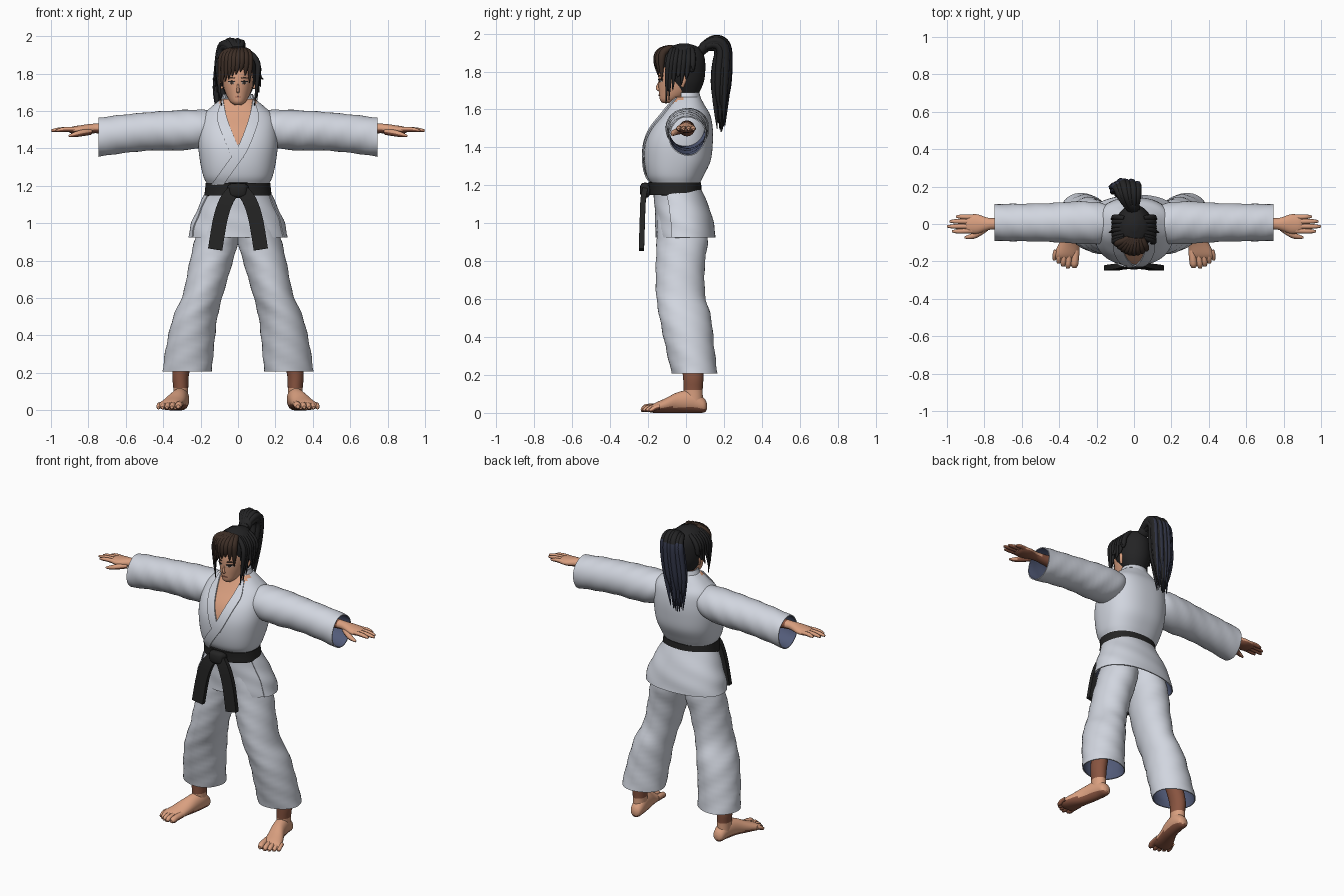
import bpy, bmesh, math, random
from mathutils import Vector
from mathutils.bvhtree import BVHTree

random.seed(4)
cube = bpy.data.objects.get("Cube")
if cube:
    bpy.data.objects.remove(cube, do_unlink=True)


def material(name, *rgb):
    m = bpy.data.materials.new(name)
    m.use_nodes = True
    m.diffuse_color = (*rgb, 1)
    bsdf = next(n for n in m.node_tree.nodes if n.type == 'BSDF_PRINCIPLED')
    bsdf.inputs["Base Color"].default_value = (*rgb, 1)
    bsdf.inputs["Roughness"].default_value = 0.8
    return m


CLOTH = material("white cloth", .64, .67, .74)
LINING = material("blue grey lining", .085, .105, .19)
SKIN = material("skin", .70, .35, .215)
TAN = material("tanned skin", .25, .09, .052)
LIPS = material("lips", .45, .17, .11)
BELT = material("black belt", .018, .018, .018)
HAIR = material("black hair", .017, .017, .018)
BROWN = material("brown hair", .046, .027, .019)
NAVY = material("navy hair", .03, .035, .062)
EYE = material("eye white", .6, .55, .52)


def finish(ob, mats, thick=0, offset=-1, mirror=False, tint=None):
    """Materials, thickness, mirroring and smooth shading; tint picks faces for the second material."""
    for m in mats:
        ob.data.materials.append(m)
    if thick:
        s = ob.modifiers.new("thickness", 'SOLIDIFY')
        s.thickness, s.offset = thick, offset
        s.material_offset = len(mats) - 1
        s.material_offset_rim = 0
    if mirror:
        ob.modifiers.new("mirror", 'MIRROR').use_mirror_merge = False
    for o in bpy.context.selected_objects:
        o.select_set(False)
    ob.select_set(True)
    bpy.context.view_layer.objects.active = ob
    bpy.ops.object.convert(target='MESH')
    ob = bpy.context.view_layer.objects.active
    if thick and len(mats) == 1:
        bm = bmesh.new()
        bm.from_mesh(ob.data)
        bmesh.ops.recalc_face_normals(bm, faces=bm.faces)
        bm.to_mesh(ob.data)
        bm.free()
    if tint:
        for p in ob.data.polygons:
            p.material_index = int(tint(p))
    bpy.ops.object.shade_smooth_by_angle(angle=math.radians(50))
    return ob


def grid(name, rows, closed=False, flip=False, caps=False, keep=None):
    n, faces = len(rows[0]), []
    for i in range(len(rows) - 1):
        for j in range(n if closed else n - 1):
            k = (j + 1) % n
            faces.append((i * n + j, i * n + k, i * n + n + k, i * n + n + j))
    if caps:
        last = (len(rows) - 1) * n
        ends = [tuple(reversed(range(n))), tuple(range(last, last + n))]
        faces += ends
    verts = [Vector(v) for r in rows for v in r]
    mid = lambda f: sum((verts[i] for i in f), Vector()) / len(f)
    faces = [f[::-1] if flip else f for f in faces if not keep or keep(mid(f))]
    me = bpy.data.meshes.new(name)
    me.from_pydata(verts, [], faces)
    ob = bpy.data.objects.new(name, me)
    bpy.context.collection.objects.link(ob)
    return ob


def smooth(keys, steps=5):
    """Catmull-Rom interpolation of tuples."""
    k = [keys[0], *keys, keys[-1]]
    out = []
    for a, b, c, d in zip(k, k[1:], k[2:], k[3:]):
        for s in range(steps):
            t = s / steps
            out.append([q + .5 * t * (r - p + t * (2 * p - 5 * q + 4 * r - u + t * (3 * (q - r) + u - p)))
                        for p, q, r, u in zip(a, b, c, d)])
    return out + [list(keys[-1])]


def loft(name, axis, rings, mats, n=40, arc=None, p=1, ripple=0, caps=False, keep=None, **kw):
    """Rings are (position on axis, centre 1, centre 2, radius 1, radius 2)."""
    a0, a1 = map(math.radians, arc or (0, 360))
    power = lambda v: math.copysign(abs(v) ** p, v)
    rows = []
    for h, c1, c2, r1, r2 in smooth(rings):
        row = []
        for j in range(n):
            t = a0 + (a1 - a0) * j / (n if not arc else n - 1)
            w = 1 + ripple * math.sin(3 * t + 22 * h) * math.sin(t + 31 * h)
            u, v = c1 + r1 * w * power(math.cos(t)), c2 + r2 * w * power(math.sin(t))
            row.append({'x': (h, u, v), 'y': (u, h, v), 'z': (u, v, h)}[axis])
        rows.append(row)
    flip = (rings[0][0] > rings[-1][0]) != (axis == 'y')
    return finish(grid(name, rows, not arc, flip, caps, keep), mats, **kw)


def strands(name, paths, mats, **kw):
    """Tapered tubes; each path is a list of (point, radius)."""
    cu = bpy.data.curves.new(name, 'CURVE')
    cu.dimensions, cu.bevel_depth, cu.bevel_resolution = '3D', 1, 2
    cu.resolution_u, cu.use_fill_caps = 6, True
    for path in paths:
        s = cu.splines.new('NURBS')
        s.points.add(len(path) - 1)
        for pt, (co, r) in zip(s.points, path):
            pt.co, pt.radius = (*co, 1), r
        s.use_endpoint_u, s.order_u = True, 3
    ob = bpy.data.objects.new(name, cu)
    bpy.context.collection.objects.link(ob)
    return finish(ob, mats, **kw)


def tree_of(ob):
    return BVHTree.FromPolygons([v.co for v in ob.data.vertices], [p.vertices for p in ob.data.polygons])


def patch(name, tree, rows, mat, thick, lift, **kw):
    """Thin plate laid on the front of a surface; rows hold (x, z)."""
    y, out = -.03, []
    for row in rows:
        line = []
        for x, z in row:
            hit = tree.ray_cast(Vector((x, -1, z)), Vector((0, 1, 0)))[0]
            y = hit.y if hit else y
            line.append((x, y - lift, z))
        out.append(line)
    return finish(grid(name, out), [mat], thick, 0, **kw)


def lens(cx, cz, w, h):
    return [[(cx + w * (t / 5 - 1), cz + k * h * math.sin(math.pi * t / 10)) for k in (-1, 0, 1)]
            for t in range(11)]


# Jacket body with a bare V at the neck
bare = lambda c: c.y < -.01 and c.z > 1.42 and abs(c.x) < (c.z - 1.41) * .34 + .018
jacket = loft("jacket_body", 'z', [
    (1.15, 0, -.05, .163, .122), (1.2, 0, -.055, .163, .125), (1.25, 0, -.057, .185, .15),
    (1.33, 0, -.045, .203, .175), (1.42, 0, -.037, .213, .178), (1.5, 0, -.022, .21, .163),
    (1.57, 0, -.002, .195, .13), (1.62, 0, .002, .145, .098), (1.665, 0, .003, .09, .072)],
    [CLOTH, SKIN], n=80, p=.84, caps=True, tint=lambda f: bare(f.center))
body = tree_of(jacket)

# Collar and crossed lapels
loft("collar", 'z', [(1.61, 0, .008, .12, .098), (1.65, 0, .005, .096, .078), (1.69, 0, .002, .08, .068)],
     [CLOTH], arc=(-25, 205), thick=.012)
under = smooth([(-.08, 1.662), (-.055, 1.55), (-.004, 1.42), (.03, 1.35)])
over = smooth([(.08, 1.662), (.055, 1.55), (0, 1.41), (-.075, 1.3), (-.14, 1.21)])
for name, path, side, lift in ("under_lapel", under, -1, .004), ("over_lapel", over, 1, .008):
    patch(name, body, [[(x + side * min(.05, .012 + (1.662 - z) * .5) * k / 5, z - .02 * k / 5) for k in range(6)]
                       for x, z in path], CLOTH, .008, lift)

# Jacket skirt: back panel over front panel, with side slits
for name, arc, grow in ("skirt_front", (186, 354), -.004), ("skirt_back", (-24, 204), .004):
    loft(name, 'z', [(h, 0, y, rx + grow, ry + grow) for h, y, rx, ry in (
        (.925, -.006, .264, .158), (1, -.012, .248, .153), (1.08, -.025, .213, .143), (1.18, -.05, .165, .126))],
        [CLOTH, LINING], arc=arc, p=.92, ripple=.02, thick=.006)

# Sleeves
loft("sleeves", 'x', [(.05, .005, 1.53, .05, .05), (.13, .003, 1.515, .09, .083), (.2, .005, 1.505, .112, .102),
                      (.32, .008, 1.497, .114, .106), (.46, .008, 1.492, .104, .102),
                      (.62, .008, 1.477, .099, .104), (.745, .008, 1.46, .097, .106)],
     [CLOTH, LINING], ripple=.03, thick=.006, mirror=True)

# Trousers
loft("trousers", 'z', [(.208, .272, .045, .133, .12), (.35, .255, .02, .13, .126), (.5, .228, -.003, .119, .135),
                       (.62, .187, -.028, .106, .131), (.78, .147, -.03, .113, .131), (.92, .112, -.02, .117, .133),
                       (1.08, .08, -.035, .09, .115)],
     [CLOTH, LINING], ripple=.035, thick=.006, mirror=True)

# Belt, knot and hanging ends
loft("belt", 'z', [(1.148, 0, -.055, .18, .137), (1.183, 0, -.057, .176, .138), (1.215, 0, -.06, .173, .14)],
     [BELT], n=48, p=.9, thick=.014)
loft("belt_knot", 'x', [(-.055, -.205, 1.178, .012, .022), (-.032, -.214, 1.175, .026, .038),
                        (.032, -.214, 1.175, .026, .038), (.055, -.205, 1.178, .012, .022)],
     [BELT], n=16, p=.7, caps=True)
ends = smooth([(.02, -.215, 1.18), (.062, -.226, 1.12), (.095, -.23, 1.02), (.122, -.235, .86)])
finish(grid("belt_ends", [[(x + k * .038, y, z + k * .006) for k in (-1, 0, 1)] for x, y, z in ends]),
       [BELT], .028, 0, mirror=True)

# Neck and head
loft("neck", 'z', [(1.56, 0, .01, .06, .055), (1.63, 0, .008, .05, .05), (1.74, 0, -.005, .05, .052)], [TAN], n=24)
head = loft("head", 'z', [
    (1.633, 0, -.1, .02, .022), (1.65, 0, -.085, .042, .052), (1.69, 0, -.052, .064, .09), (1.74, 0, -.035, .079, .11),
    (1.8, 0, -.03, .085, .115), (1.86, 0, -.022, .078, .105), (1.92, 0, -.015, .05, .07)], [SKIN], caps=True)
face = tree_of(head)
strands("nose", [[((0, -.138, 1.75), .004), ((0, -.154, 1.72), .007), ((0, -.148, 1.703), .009), ((0, -.125, 1.7), .008)]], [SKIN])
strands("ears", [[((.08, -.01, 1.78), .012), ((.1, 0, 1.77), .014), ((.082, -.02, 1.72), .008)]], [SKIN], mirror=True)
patch("eyes", face, lens(.034, 1.75, .017, .006), EYE, .003, .002, mirror=True)
patch("irises", face, lens(.034, 1.75, .008, .007), BROWN, .003, .004, mirror=True)
patch("eyelids", face, lens(.035, 1.758, .021, .004), HAIR, .004, .004, mirror=True)
patch("eyebrows", face, lens(.036, 1.777, .022, .004), BROWN, .004, .003, mirror=True)
patch("mouth", face, lens(0, 1.675, .02, .004), LIPS, .004, .003)

# Hair: cap, swept fringe, side locks
loft("hair_cap", 'z', [(1.69, 0, .005, .066, .066), (1.75, 0, -.008, .092, .103), (1.82, 0, -.02, .102, .122),
                       (1.88, 0, -.02, .094, .116), (1.925, 0, -.015, .066, .085), (1.947, 0, -.01, .02, .025)],
     [HAIR], n=64, caps=True, keep=lambda c: c.z > 1.88 - (c.y + .15) * 1.5)
fringe = []
for x, z in ((-.092, 1.7), (-.076, 1.73), (-.058, 1.755), (-.04, 1.77), (-.022, 1.785), (-.002, 1.795),
             (.02, 1.81), (.044, 1.79), (.066, 1.75)):
    fringe.append([((.012 + x * .45, -.075, 1.925), .016), ((x * .9, -.145 + x * x * 5, 1.915), .022),
                   ((x, -.158 + x * x * 6, 1.84), .018), ((x * 1.05 - .008, -.153 + x * x * 6, z), .002)])
strands("fringe", fringe, [BROWN])
locks = []
for s in (-1, 1):
    for y, reach, low in ((-.09, .088, 1.63), (-.075, .1, 1.65), (-.055, .112, 1.7), (-.03, .135, 1.77),
                          (-.01, .122, 1.73), (.015, .118, 1.76), (.04, .125, 1.83)):
        locks.append([((s * .05, y * .8, 1.92), .012), ((s * .108, y, 1.885), .016),
                      ((s * .107, y - .01, 1.78), .013), ((s * reach, y - .015, low), .002)])
strands("side_locks", locks, [HAIR])

# Ponytail swept towards one side, with a navy sheen on its outer back
tail = []
for i in range(32):
    a, d = i * 2.4, math.sqrt(i / 32)
    u, v = d * math.cos(a), d * math.sin(a)
    low = 1.48 + .2 * random.random() * d
    tail.append([((-.005 + u * .015, .07, 1.91 + v * .012), .012), ((-.02 + u * .045, .125, 1.96 + v * .026), .02),
                 ((-.035 + u * .065, .2 + v * .025, 1.94 + v * .025), .022), ((-.045 + u * .07, .19 + v * .045, 1.82), .02),
                 ((-.06 + u * .068, .183 + v * .042, 1.68), .017), ((-.065 + u * .045, .185 + v * .025, low), .002)])
strands("ponytail", tail, [HAIR, NAVY],
        tint=lambda f: f.center.z < 1.94 and f.center.y > .16 and f.normal.y - f.normal.x > .1)
loft("hair_tie", 'y', [(.075, -.005, 1.915, .034, .032), (.095, -.008, 1.926, .04, .038), (.115, -.01, 1.936, .034, .032)],
     [HAIR], n=20, caps=True)

# Forearms, hands and fingers, with tanned palms
below = lambda f: f.normal.z < -.35
loft("hands", 'x', [(.5, .005, 1.5, .042, .042), (.65, .003, 1.505, .036, .034), (.75, .001, 1.507, .03, .026),
                    (.79, 0, 1.505, .036, .026), (.84, 0, 1.5, .052, .024), (.885, 0, 1.498, .048, .019), (.905, 0, 1.498, .038, .01)],
     [SKIN, TAN], n=24, caps=True, mirror=True, tint=lambda f: below(f) or abs(f.center.x) < .74)
fingers = [[((.86, y, 1.5), .014), ((.91, y * 1.05, 1.503), .0135), ((tip - .02, y * 1.1, 1.498), .012),
            ((tip, y * 1.08, 1.494), .006)] for y, tip in ((-.036, .972), (-.012, .998), (.013, .985), (.036, .95))]
fingers.append([((.79, -.02, 1.49), .018), ((.84, -.058, 1.482), .018), ((.88, -.07, 1.472), .013), ((.905, -.072, 1.466), .006)])
strands("fingers", fingers, [SKIN, TAN], mirror=True, tint=below)

# Shins, feet and toes, with tanned soles
loft("shins", 'z', [(.05, .305, .04, .04, .05), (.12, .306, .038, .04, .05), (.22, .303, .036, .046, .055),
                    (.45, .25, .01, .055, .06)], [SKIN, TAN], n=24, mirror=True, tint=lambda f: f.center.z > .125)
loft("feet", 'y', [(.11, .3, .035, .012, .015), (.095, .3, .04, .034, .038), (.04, .304, .06, .043, .06),
                   (-.04, .32, .055, .048, .055), (-.11, .346, .038, .058, .038), (-.165, .362, .026, .065, .026),
                   (-.19, .364, .018, .054, .015)], [SKIN, TAN], n=24, caps=True, mirror=True, tint=below)
toes = [[((x - .006, -.14, .032), r), ((x, y + .035, .03), r), ((x + .003, y + .012, r), r), ((x + .004, y, r), r * .5)]
        for x, y, r in ((.316, -.235, .02), (.35, -.238, .016), (.376, -.228, .015), (.4, -.212, .014), (.422, -.195, .013))]
strands("toes", toes, [SKIN, TAN], mirror=True, tint=below)
